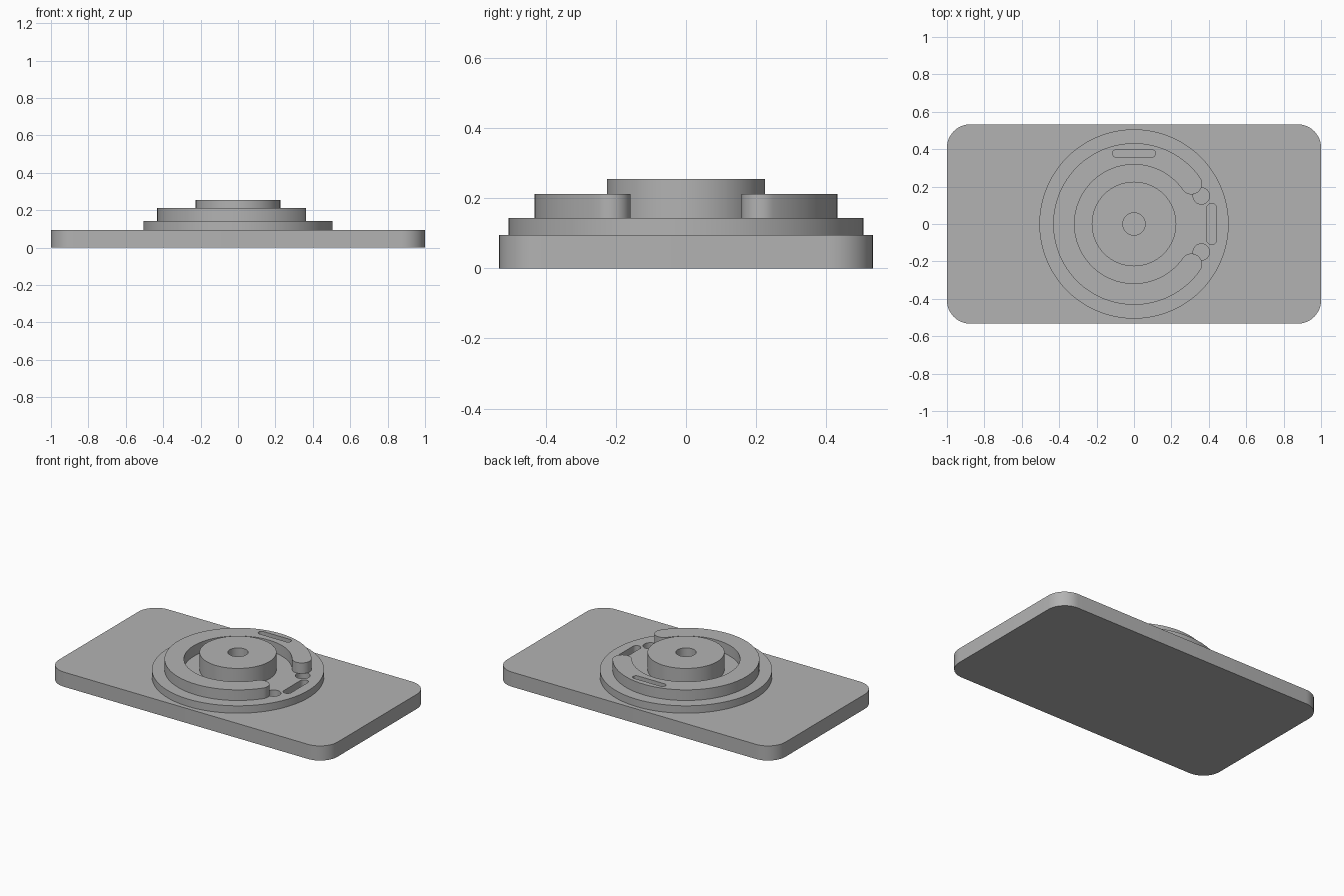
import bpy, bmesh
from math import cos, sin, radians

cube = bpy.data.objects.get("Cube")
if cube:
    bpy.data.objects.remove(cube, do_unlink=True)

grey = bpy.data.materials.new("plain grey")
grey.use_nodes = True
grey.diffuse_color = (0.45, 0.45, 0.45, 1)
grey.node_tree.nodes["Principled BSDF"].inputs["Base Color"].default_value = grey.diffuse_color


def arc(cx, cy, r, start, end, steps):
    """Points along an arc, angles in degrees."""
    angles = [radians(start + (end - start) * i / steps) for i in range(steps + 1)]
    return [(cx + r * cos(a), cy + r * sin(a)) for a in angles]


def circle(cx, cy, r, steps=64):
    return arc(cx, cy, r, 0, 360, steps)[:-1]


def rounded_box(cx, cy, hx, hy, r, steps=12):
    """Rectangle outline with rounded corners, or a slot when r equals hx or hy."""
    points = []
    for i, (sx, sy) in enumerate([(1, 1), (-1, 1), (-1, -1), (1, -1)]):
        for p in arc(cx + sx * (hx - r), cy + sy * (hy - r), r, 90 * i, 90 * i + 90, steps):
            if not points or abs(p[0] - points[-1][0]) + abs(p[1] - points[-1][1]) > 1e-5:
                points.append(p)
    if abs(points[0][0] - points[-1][0]) + abs(points[0][1] - points[-1][1]) < 1e-5:
        points.pop()
    return points


def slab(name, bottom, top, outline, holes=()):
    """Extrude a filled outline with holes between two heights."""
    curve = bpy.data.curves.new(name + " profile", "CURVE")
    curve.dimensions = "2D"
    curve.fill_mode = "BOTH"
    curve.extrude = (top - bottom) / 2
    for loop in [outline, *holes]:
        spline = curve.splines.new("POLY")
        spline.points.add(len(loop) - 1)
        for point, (x, y) in zip(spline.points, loop):
            point.co = (x, y, 0, 1)
        spline.use_cyclic_u = True
    helper = bpy.data.objects.new(name + " helper", curve)
    bpy.context.collection.objects.link(helper)
    bpy.context.view_layer.update()
    graph = bpy.context.evaluated_depsgraph_get()
    mesh = bpy.data.meshes.new_from_object(helper.evaluated_get(graph))
    bpy.data.objects.remove(helper)

    # Weld the caps to the walls and move to the final height
    bm = bmesh.new()
    bm.from_mesh(mesh)
    bmesh.ops.remove_doubles(bm, verts=bm.verts, dist=1e-5)
    bmesh.ops.recalc_face_normals(bm, faces=bm.faces)
    bmesh.ops.translate(bm, verts=bm.verts, vec=(0, 0, (top + bottom) / 2))
    bm.to_mesh(mesh)
    bm.free()
    mesh.materials.clear()
    mesh.materials.append(grey)
    obj = bpy.data.objects.new(name, mesh)
    bpy.context.collection.objects.link(obj)
    bpy.ops.object.select_all(action="DESELECT")
    obj.select_set(True)
    bpy.context.view_layer.objects.active = obj
    bpy.ops.object.shade_smooth_by_angle(angle=radians(30))
    return obj


PLATE_TOP, DISC_TOP, RING_TOP, HUB_TOP = 0.095, 0.143, 0.212, 0.255

# Base plate with rounded corners
slab("base_plate", 0, PLATE_TOP, rounded_box(0, 0, 1, 0.533, 0.125))

# Round disc with a slot and two round holes in the ring's gap
slab("disc", PLATE_TOP, DISC_TOP, circle(0, 0, 0.506, 128),
     [rounded_box(0.415, 0, 0.026, 0.11, 0.026),
      circle(0.36, 0.15, 0.044, 32), circle(0.36, -0.15, 0.044, 32)])

# Open ring with round ends and a slot at the back
OUTER, INNER, GAP = 0.432, 0.318, 35
mid, cap = (OUTER + INNER) / 2, (OUTER - INNER) / 2
cx, cy = mid * cos(radians(GAP)), mid * sin(radians(GAP))
ring = arc(0, 0, OUTER, GAP, 360 - GAP, 96)
ring += arc(cx, -cy, cap, -GAP, 180 - GAP, 16)[1:-1]
ring += arc(0, 0, INNER, 360 - GAP, GAP, 96)
ring += arc(cx, cy, cap, 180 + GAP, 360 + GAP, 16)[1:-1]
slab("open_ring", DISC_TOP, RING_TOP, ring,
     [rounded_box(0, 0.377, 0.115, 0.02, 0.02)])

# Central hub with a bore
slab("hub", DISC_TOP, HUB_TOP, circle(0, 0, 0.226, 96), [circle(0, 0, 0.06, 48)])
